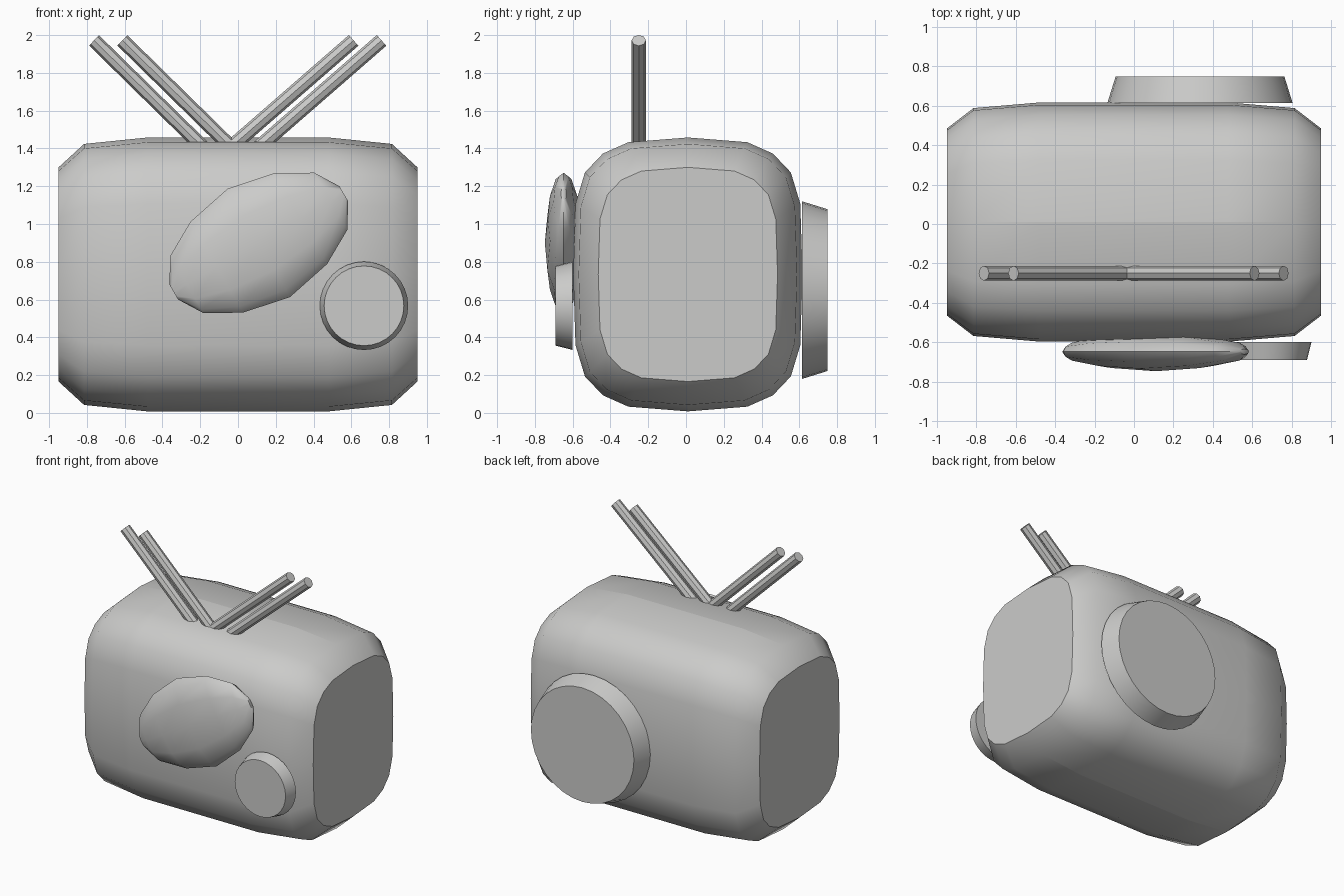
import bpy, bmesh, math
from mathutils import Vector

if "Cube" in bpy.data.objects:
    bpy.data.objects.remove(bpy.data.objects["Cube"])

grey = bpy.data.materials.new("plain grey")
grey.diffuse_color = (0.6, 0.6, 0.59, 1)
grey.use_nodes = True
grey.node_tree.nodes["Principled BSDF"].inputs["Base Color"].default_value = grey.diffuse_color


def loft(name, rings, smooth=None, seam=()):
    """Skin a list of equal-length point rings and cap both ends."""
    bm = bmesh.new()
    loops = [[bm.verts.new(p) for p in ring] for ring in rings]
    n = len(loops[0])
    for a, b in zip(loops, loops[1:]):
        for i in range(n):
            j = (i + 1) % n
            bm.faces.new((a[i], a[j], b[j], b[i]))
    bm.faces.new(loops[0])
    bm.faces.new(loops[-1])
    bmesh.ops.recalc_face_normals(bm, faces=bm.faces)
    # sharp lengthwise seams
    for k in seam:
        for a, b in zip(loops[1:-1], loops[2:-1]):
            bm.edges.get((a[k], b[k])).smooth = False
    mesh = bpy.data.meshes.new(name)
    bm.to_mesh(mesh)
    bm.free()
    mesh.materials.append(grey)
    ob = bpy.data.objects.new(name, mesh)
    bpy.context.collection.objects.link(ob)
    if smooth:
        bpy.ops.object.select_all(action='DESELECT')
        ob.select_set(True)
        bpy.context.view_layer.objects.active = ob
        bpy.ops.object.shade_smooth_by_angle(angle=math.radians(smooth))
    return ob


def circle(center, u, v, sides, ru, rv, phase=0.0):
    pts = []
    for i in range(sides):
        t = 2 * math.pi * (i + phase) / sides
        pts.append(Vector(center) + u * ru * math.cos(t) + v * rv * math.sin(t))
    return pts


X, Y, Z = Vector((1, 0, 0)), Vector((0, 1, 0)), Vector((0, 0, 1))

# Body: rounded cross-section mirrored from one quarter, tapered at both ends
quarter = [(0, .725), (.315, .70), (.45, .64), (.545, .54), (.595, .375), (.607, 0)]
half = quarter + [(y, -z) for y, z in quarter[-2::-1]]
section = half + [(-y, z) for y, z in half[-2:0:-1]]
stations = [(-.95, .782), (-.815, .953), (-.48, 1), (.48, 1), (.815, .953), (.95, .782)]
loft("body", [[(x, .01 + y * s, .733 + z * s) for y, z in section] for x, s in stations],
     smooth=42, seam=(0, 10))

# Bulging oval screen: low-poly spheroid, long axis tilted 30 degrees, squashed in depth
tilt = math.radians(30)
along = Vector((math.cos(tilt), 0, math.sin(tilt)))
across = Vector((-math.sin(tilt), 0, math.cos(tilt)))
side = [(.52, .046), (.44, .175), (.257, .278)]
profile = [(-u, r) for u, r in side] + [(0, .331)] + side[::-1]
c = Vector((.11, -.648, .90))
loft("oval_screen", [circle(c + along * u, across, Y, 12, r, r * .30) for u, r in profile],
     smooth=42)

# Round tapered knobs: front dial and large back housing
for name, x, z, y0, y1, r0, r1 in (
        ("front_dial", .667, .567, -.60, -.69, .234, .211),
        ("back_housing", .335, .65, .615, .75, .47, .428)):
    loft(name, [circle((x, y0, z), X, Z, 32, r0, r0),
                circle((x, y1, z), X, Z, 32, r1, r1)], smooth=30)

# Antenna rods: two leaning left, two leaning right
for name, top, base in (("left_antenna_outer", -.762, -.215),
                        ("left_antenna_inner", -.612, -.065),
                        ("right_antenna_inner", .612, -.005),
                        ("right_antenna_outer", .76, .143)):
    a, b = Vector((base, -.25, 1.435)), Vector((top, -.25, 1.972))
    d = (b - a).normalized()
    a -= d * .06
    u = Y.cross(d)
    loft(name, [circle(p, u, Y, 8, .038, .038) for p in (a, b)])
